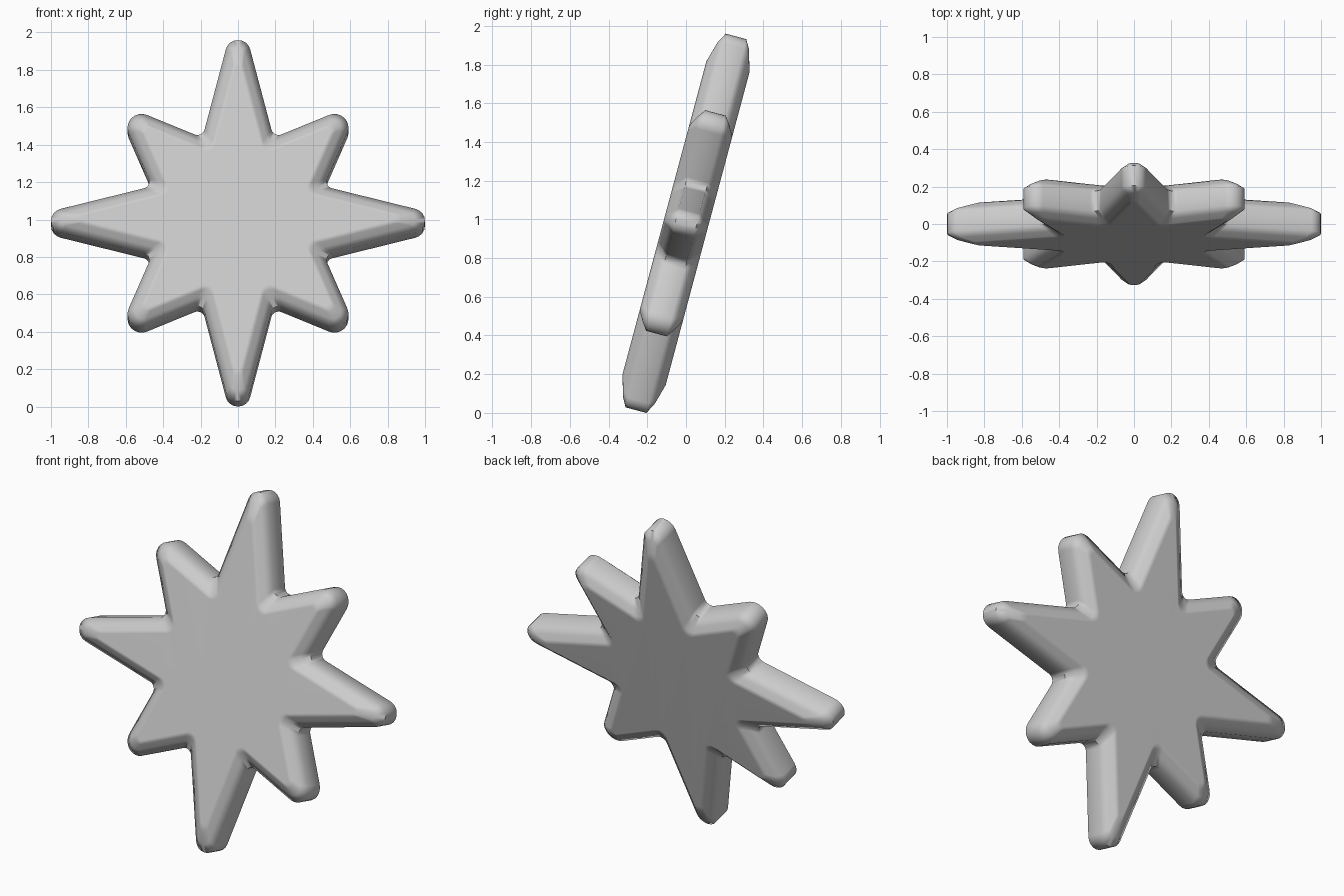
import bpy, bmesh
from math import pi, sin, cos, radians
from mathutils import Vector, Matrix, geometry

if "Cube" in bpy.data.objects:
    bpy.data.objects.remove(bpy.data.objects["Cube"])

LONG, SHORT, VALLEY = 1.203, 0.929, 0.497   # radii of the sharp, unrounded corners
SEG = 8                                      # segments per rounded corner


def star_corners():
    radii = [LONG, VALLEY, SHORT, VALLEY] * 4
    return [Vector((r * cos(i * pi / 8), r * sin(i * pi / 8))) for i, r in enumerate(radii)]


def inset(points, d):
    # shift every edge inward and re-intersect the neighbours
    lines, n = [], len(points)
    for i in range(n):
        a, b = points[i], points[(i + 1) % n]
        t = (b - a).normalized()
        off = Vector((-t.y, t.x)) * d
        lines.append((a + off, t))
    out = []
    for i in range(n):
        (p, s), (q, t) = lines[i - 1], lines[i]
        k = (q - p).cross(t) / s.cross(t)
        out.append(p + s * k)
    return out


def fillet(points, radii):
    out, n = [], len(points)
    for i in range(n):
        c, r = points[i], radii[i % 4]
        u = (points[i - 1] - c).normalized()
        v = (points[(i + 1) % n] - c).normalized()
        half = u.angle(v) / 2
        centre = c + (u + v).normalized() * (r / sin(half))
        reach = r * cos(half) / sin(half)
        a, b = c + u * reach - centre, c + v * reach - centre
        sweep = a.angle_signed(b)
        for k in range(SEG + 1):
            ang = -sweep * k / SEG
            out.append(centre + Matrix.Rotation(ang, 2) @ a)
    return out


# depth, inset, long tip radius, valley radius, short tip radius
levels = [(0.055, 0.0, 0.067, 0.040, 0.075),
          (0.083, 0.035, 0.037, 0.042, 0.045),
          (0.104, 0.060, 0.028, 0.046, 0.032),
          (0.115, 0.080, 0.015, 0.050, 0.020)]
stack = [(-l[0],) + l[1:] for l in reversed(levels)] + levels

# star body: stacked outlines bridged into a bevelled slab
bm = bmesh.new()
rings = []
for y, d, rl, rv, rs in stack:
    outline = fillet(inset(star_corners(), d), [rl, rv, rs, rv])
    rings.append([bm.verts.new((p.x, y, p.y)) for p in outline])
for lo, hi in zip(rings, rings[1:]):
    n = len(lo)
    for i in range(n):
        j = (i + 1) % n
        bm.faces.new((lo[i], lo[j], hi[j], hi[i]))
bm.faces.new(rings[0])
bm.faces.new(rings[-1])
bmesh.ops.recalc_face_normals(bm, faces=bm.faces)

# lean the star back and stand it on the ground
bmesh.ops.rotate(bm, verts=bm.verts, matrix=Matrix.Rotation(radians(-15), 3, 'X'))
low = min(v.co.z for v in bm.verts)
bmesh.ops.translate(bm, verts=bm.verts, vec=(0, 0, -low))

mesh = bpy.data.meshes.new("star")
bm.to_mesh(mesh)
bm.free()
star = bpy.data.objects.new("star", mesh)
bpy.context.collection.objects.link(star)
bpy.context.view_layer.objects.active = star
star.select_set(True)
bpy.ops.object.shade_smooth_by_angle(angle=radians(60))
weighted = star.modifiers.new("even_shading", 'WEIGHTED_NORMAL')
weighted.keep_sharp = True
